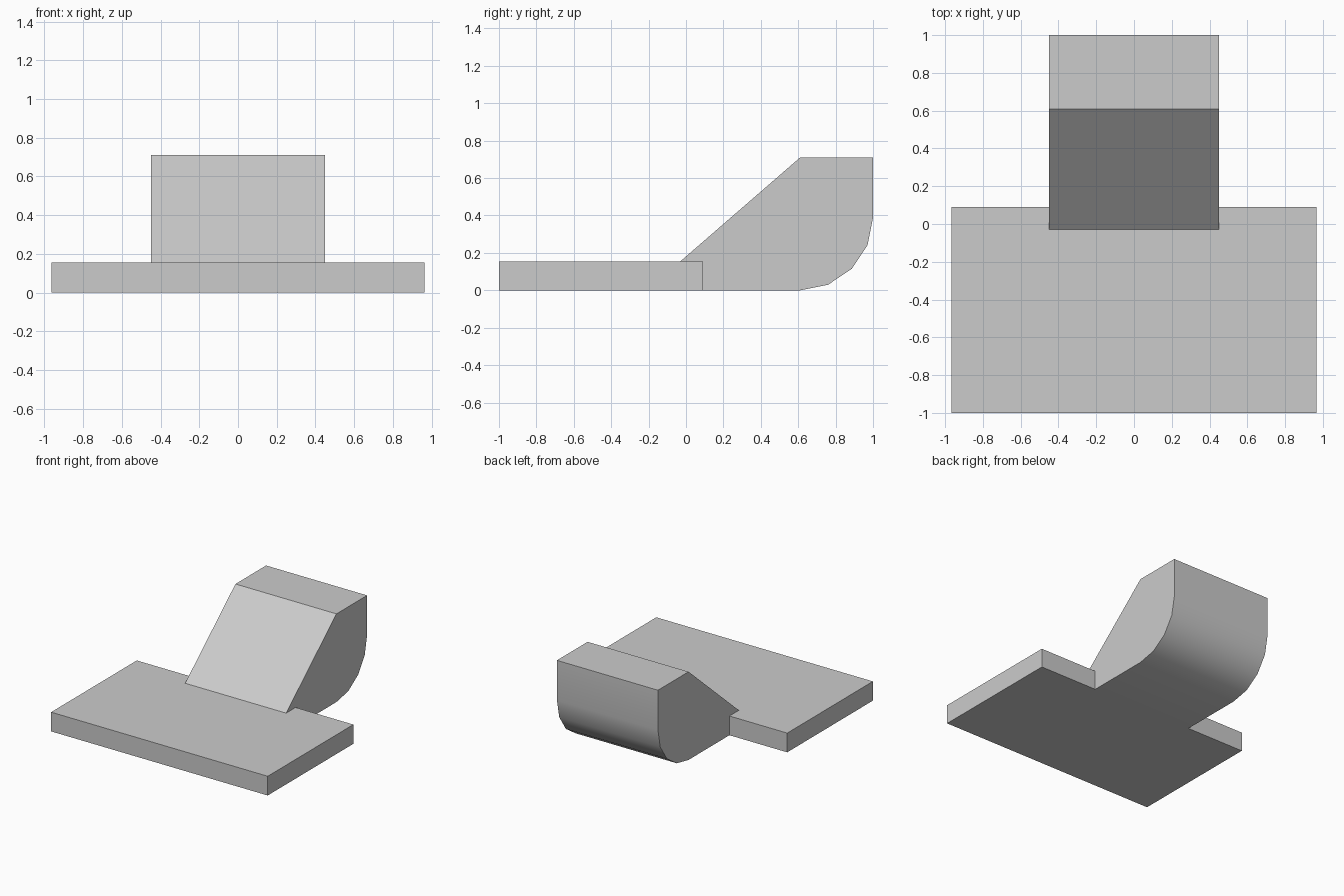
import bpy, bmesh, math

cube = bpy.data.objects.get("Cube")
if cube:
    bpy.data.objects.remove(cube)

grey = bpy.data.materials.new("plain grey")
grey.use_nodes = True
colour = (0.6, 0.6, 0.6, 1)
grey.diffuse_color = colour
grey.node_tree.nodes["Principled BSDF"].inputs["Base Color"].default_value = colour


def extrude_profile(name, profile, half_width):
    """Sweep a closed (y, z) profile across x, centred on x = 0."""
    bm = bmesh.new()
    face = bm.faces.new([bm.verts.new((-half_width, y, z)) for y, z in profile])
    swept = bmesh.ops.extrude_face_region(bm, geom=[face])
    verts = [v for v in swept["geom"] if isinstance(v, bmesh.types.BMVert)]
    bmesh.ops.translate(bm, verts=verts, vec=(2 * half_width, 0, 0))
    bmesh.ops.recalc_face_normals(bm, faces=bm.faces)
    mesh = bpy.data.meshes.new(name)
    bm.to_mesh(mesh)
    bm.free()
    mesh.materials.append(grey)
    obj = bpy.data.objects.new(name, mesh)
    bpy.context.collection.objects.link(obj)
    return obj


deck_top, deck_back, block_top, back = 0.155, 0.09, 0.71, 1.0

# Flat wide slab at the front
extrude_profile("base_slab", [(-1, 0), (deck_back, 0), (deck_back, deck_top), (-1, deck_top)], 0.965)

# Sloped block with a rounded lower back edge, its toe resting on the slab
radius, steps = 0.39, 4
curve = []
for i in range(steps + 1):
    a = math.pi / 2 * i / steps
    curve.append((back - radius + radius * math.sin(a), radius - radius * math.cos(a)))
block = extrude_profile(
    "sloped_block",
    [(-0.03, deck_top), (deck_back, deck_top), (deck_back, 0)] + curve
    + [(back, block_top), (0.61, block_top)],
    0.45)

# Smooth the rounded edge, keep the other edges crisp
bpy.ops.object.select_all(action="DESELECT")
block.select_set(True)
bpy.context.view_layer.objects.active = block
bpy.ops.object.shade_smooth_by_angle(angle=math.radians(30))
